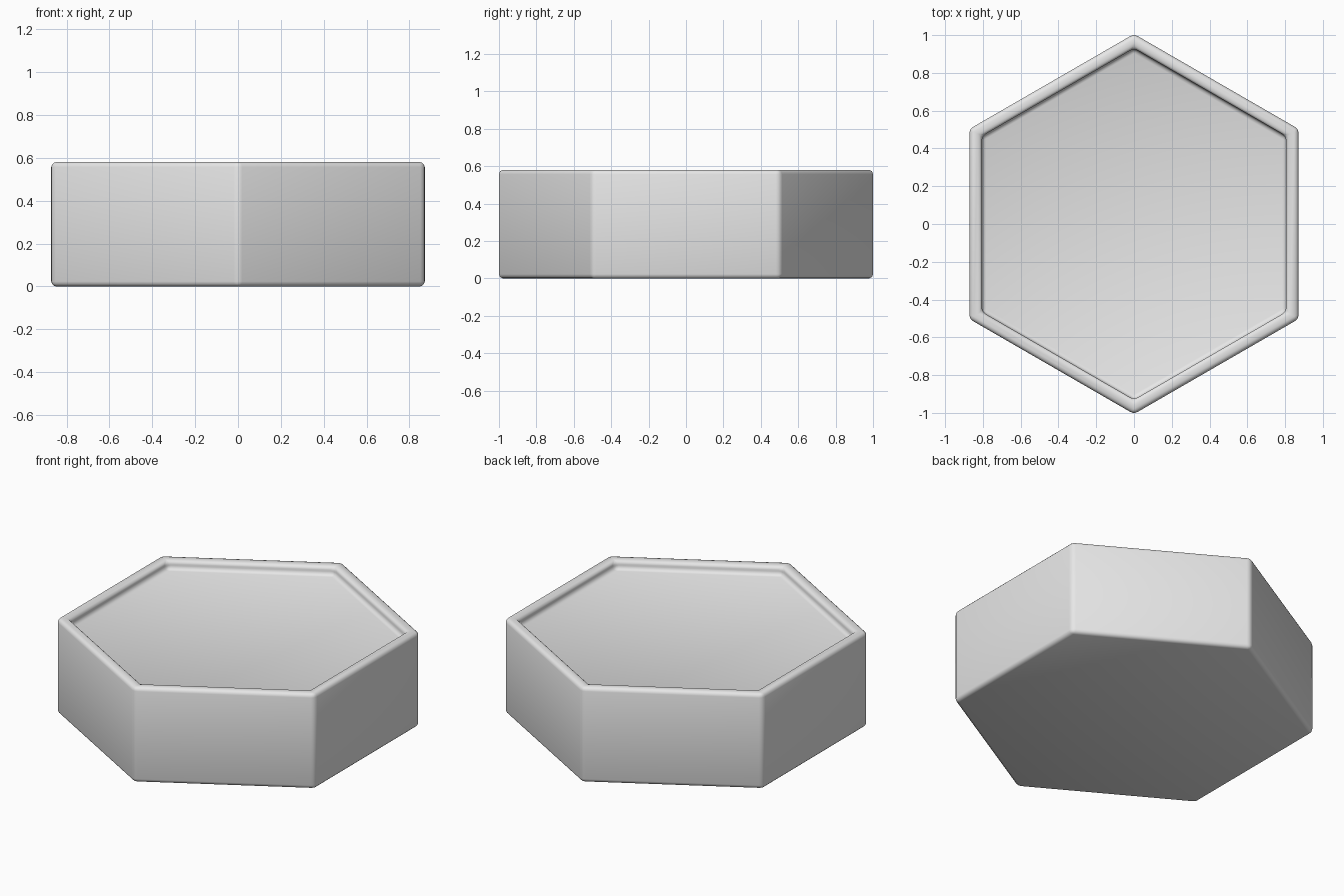
import bpy, bmesh
from math import pi, sin, cos

cube = bpy.data.objects.get("Cube")
if cube:
    bpy.data.objects.remove(cube, do_unlink=True)

HEIGHT = 0.58
OUTER = 1.006        # corner radius before the edges are rounded
INNER = 0.93         # corner radius of the recess
DEPTH = 0.055
ROUND = 0.023

grey = bpy.data.materials.new("light grey")
grey.use_nodes = True
grey.diffuse_color = (0.8, 0.8, 0.8, 1)
grey.node_tree.nodes["Principled BSDF"].inputs["Base Color"].default_value = (0.8, 0.8, 0.8, 1)


def hexagon(bm, radius, z):
    """Ring of six vertices with a corner pointing along y."""
    return [bm.verts.new((radius * sin(i * pi / 3), radius * cos(i * pi / 3), z))
            for i in range(6)]


# Hexagonal tray: base, outer wall, rim, inner wall, floor
bm = bmesh.new()
rings = [hexagon(bm, r, z) for r, z in (
    (OUTER, 0), (OUTER, HEIGHT), (INNER, HEIGHT), (INNER, HEIGHT - DEPTH))]
for low, high in zip(rings, rings[1:]):
    for i in range(6):
        j = (i + 1) % 6
        bm.faces.new((low[i], low[j], high[j], high[i]))
bm.faces.new(rings[0])
bm.faces.new(rings[-1])
bmesh.ops.recalc_face_normals(bm, faces=bm.faces)

mesh = bpy.data.meshes.new("hexagonal_tray")
bm.to_mesh(mesh)
bm.free()
mesh.materials.append(grey)
mesh.shade_smooth()
tray = bpy.data.objects.new("hexagonal_tray", mesh)
bpy.context.collection.objects.link(tray)

# Rounded edges all over
bevel = tray.modifiers.new("rounded edges", 'BEVEL')
bevel.width = ROUND
bevel.segments = 3
bevel.limit_method = 'ANGLE'
bevel.angle_limit = pi / 6
